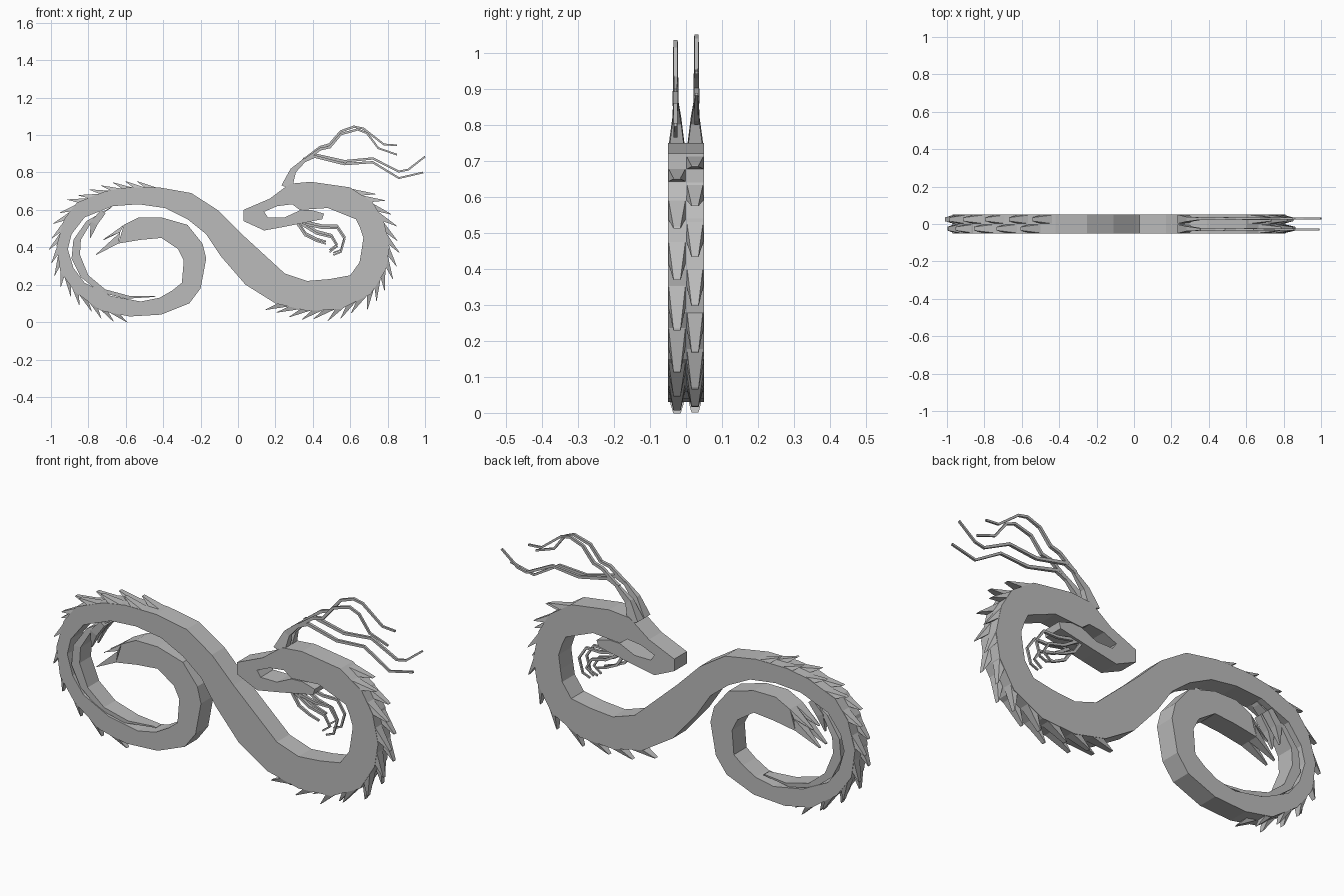
import bpy
import bmesh
from mathutils import Vector

if "Cube" in bpy.data.objects:
    bpy.data.objects.remove(bpy.data.objects["Cube"], do_unlink=True)

UNIT = 0.01   # profile points are written in hundredths
HALF = 0.05   # half the depth of the body

stone = bpy.data.materials.new("stone grey")
stone.use_nodes = True
stone.diffuse_color = (0.5, 0.5, 0.5, 1)
stone.node_tree.nodes["Principled BSDF"].inputs["Base Color"].default_value = (0.5, 0.5, 0.5, 1)


def finish(name, bm):
    bmesh.ops.recalc_face_normals(bm, faces=bm.faces[:])
    mesh = bpy.data.meshes.new(name)
    bm.to_mesh(mesh)
    bm.free()
    mesh.materials.append(stone)
    obj = bpy.data.objects.new(name, mesh)
    bpy.context.collection.objects.link(obj)
    return obj


def points(flat):
    return [Vector(p) * UNIT for p in flat]


def ring(a, b, y_front, y_back):
    """Four corners across a band from edge point a to edge point b."""
    return [(a.x, y_front, a.y), (a.x, y_back, a.y),
            (b.x, y_back, b.y), (b.x, y_front, b.y)]


def loft(bm, rings):
    """Closed tube of quads through four-sided rings."""
    loops = [[bm.verts.new(co) for co in r] for r in rings]
    for r, s in zip(loops, loops[1:]):
        for i in range(4):
            j = (i + 1) % 4
            bm.faces.new((r[i], r[j], s[j], s[i]))
    bm.faces.new(loops[0])
    bm.faces.new(loops[-1])


def strand(bm, path, widths, fronts, backs):
    """Square tube along a path in the front plane, tapering in width and depth."""
    rings = []
    for i, p in enumerate(path):
        d = (path[min(i + 1, len(path) - 1)] - path[max(i - 1, 0)]).normalized()
        n = Vector((-d.y, d.x)) * widths[i]
        rings.append(ring(p + n, p - n, fronts[i], backs[i]))
    loft(bm, rings)


# Body band: two matching edges running from the neck to the tail
edge_a = points([
    (28, 74), (39, 75), (60, 72), (72, 64), (78, 54), (81, 40), (79, 28), (71, 15),
    (55, 7), (37, 6), (20, 10), (4, 20), (-9, 35), (-17, 47), (-27, 55), (-39, 61),
    (-53, 63), (-67, 62), (-82, 56), (-89, 47), (-91, 39), (-88, 29), (-82, 21),
    (-68, 14), (-52, 11), (-42, 13), (-35, 17), (-30, 21), (-29, 33), (-32, 39),
    (-41, 45), (-52, 44), (-58, 43), (-64, 42)])
edge_b = points([
    (33, 60), (48, 61), (63, 55), (65, 51), (67, 45), (66, 38), (65, 32), (60, 25),
    (49, 23), (37, 22), (25, 26), (13, 37), (1, 48), (-11, 60), (-25, 69), (-42, 72),
    (-59, 72), (-71, 70), (-86, 64), (-93, 55), (-97, 41), (-95, 27), (-87, 16),
    (-73, 6), (-58, 3), (-41, 4), (-26, 10), (-20, 18), (-17, 34), (-19, 42),
    (-27, 52), (-41, 56), (-53, 56), (-61, 52)])
bm = bmesh.new()
loft(bm, [ring(a, b, -HALF, HALF) for a, b in zip(edge_a, edge_b)])
finish("body", bm)

# Head with an open mouth behind the snout
bm = bmesh.new()
outline = points([
    (28, 74), (25, 72), (17, 66), (3, 60), (3, 54), (14, 49), (25, 51), (45, 55),
    (46, 58), (39, 60), (33, 59.7), (25, 56), (16, 56), (14, 59), (21, 62), (29, 63),
    (33, 60)])
face = bm.faces.new([bm.verts.new((p.x, -HALF, p.y)) for p in outline])
made = bmesh.ops.extrude_face_region(bm, geom=[face])["geom"]
bmesh.ops.translate(bm, vec=(0, 2 * HALF, 0),
                    verts=[v for v in made if isinstance(v, bmesh.types.BMVert)])
finish("head", bm)

# Tail prongs, a forked pair on each half of the depth
bm = bmesh.new()
fork = Vector((-63, 48)) * UNIT
for side in (-1, 1):
    mid = side * HALF / 2
    for base, tip in ((edge_a[-1], (-76, 36)), (edge_b[-1], (-72, 44))):
        t = Vector(tip) * UNIT
        tip_edge = Vector((0, 0.002))
        y0, y1 = sorted((0, side * HALF))
        loft(bm, [ring(base, fork, y0, y1),
                  ring(t - tip_edge, t + tip_edge, mid - 0.006, mid + 0.006)])
finish("tail_prongs", bm)


def along(path, dist):
    for p, q in zip(path, path[1:]):
        step = (q - p).length
        if dist <= step:
            return p.lerp(q, dist / step)
        dist -= step
    return path[-1]


def spikes(name, path, turn, spacing, reach, rise):
    """Two staggered rows of swept-back scales along an outer edge."""
    bm = bmesh.new()
    total = sum((q - p).length for p, q in zip(path, path[1:]))
    for side in (-1, 1):
        s = 0 if side > 0 else spacing / 2
        y0, y1 = sorted((0, side * HALF))
        mid = side * HALF / 2
        while s + 0.07 < total:
            p, q = along(path, s), along(path, s + 0.07)
            d = (q - p).normalized()
            n = Vector((-d.y, d.x)) * turn
            tip = q + d * reach + n * rise
            loft(bm, [ring(p - n * 0.006, q - n * 0.006, y0, y1),
                      ring(tip - d * 0.003, tip + d * 0.003, mid - 0.01, mid + 0.01)])
            s += spacing
    finish(name, bm)


spikes("front_back_spikes", edge_a[2:11], 1, 0.125, 0.06, 0.045)
spikes("rear_back_spikes", edge_b[15:25], -1, 0.125, 0.05, 0.033)

# Crescent fin inside the rear coil, with a small barb
bm = bmesh.new()
fin_outer = points([(-67, 62), (-81, 54), (-88, 44), (-89, 34), (-84, 24), (-74, 16),
                    (-60, 12.5), (-44, 13.5)])
fin_inner = points([(-68, 61), (-78, 54), (-84, 44), (-84.5, 36), (-80, 25), (-71, 17.5),
                    (-58, 14), (-45, 14)])
depths = (0.02, 0.04, 0.045, 0.045, 0.045, 0.045, 0.04, 0.02)
loft(bm, [ring(a, b, -y, y) for a, b, y in zip(fin_outer, fin_inner, depths)])
for side in (-1, 1):
    y = side * HALF / 2
    barb = points([(-72, 59), (-77, 53), (-79, 45)])
    strand(bm, barb, (0.015, 0.02, 0.002), (y - 0.02, y - 0.018, y - 0.005),
           (y + 0.02, y + 0.018, y + 0.005))
finish("coil_fin", bm)

# Horns: a broad root on each side that splits into two long strands
root = points([(26, 72), (29.5, 81), (36, 87)])
branches = {
    1: ([(35, 86.5), (44, 93.5), (49, 95), (55, 102), (62, 104.5), (67, 103.5), (78, 95), (85, 94.5)],
        [(35, 87), (41, 89.5), (57, 86), (72, 87.5), (86, 80.5), (91, 81.5), (100, 88.5)]),
    -1: ([(35, 86), (44, 92.5), (49, 93.5), (55, 100.5), (64, 103), (69, 101), (75, 93), (85, 89.5)],
         [(35, 86), (41, 88.5), (57, 84.5), (72, 85.5), (86, 77), (99, 80)]),
}


def even_strand(bm, path, y, width):
    k = len(path)
    sizes = [width * (1 - 0.5 * i / k) for i in range(k)]
    strand(bm, path, sizes, [y - w for w in sizes], [y + w for w in sizes])


for side, label in ((1, "back"), (-1, "front")):
    bm = bmesh.new()
    inner = [side * v for v in (0.002, 0.013, 0.023)]
    outer = [side * v for v in (0.05, 0.038, 0.035)]
    strand(bm, root, (0.03, 0.017, 0.009), inner, outer)
    for path in branches[side]:
        even_strand(bm, points(path), side * 0.029, 0.008)
    finish(label + "_horn", bm)

# Whiskers curling under the jaw on both sides
whiskers = ([(32, 53), (36, 47), (42, 44), (47, 42.5)],
            [(36, 53), (45, 51), (53, 51), (57, 45), (55, 38), (51, 36.5)],
            [(34, 53), (42, 48), (50, 46), (53, 41), (49, 38)])
for side, label in ((1, "back"), (-1, "front")):
    bm = bmesh.new()
    for path in whiskers:
        shift = Vector((0, side * 0.006))
        even_strand(bm, [p + shift for p in points(path)], side * 0.03, 0.007)
    finish(label + "_whiskers", bm)
